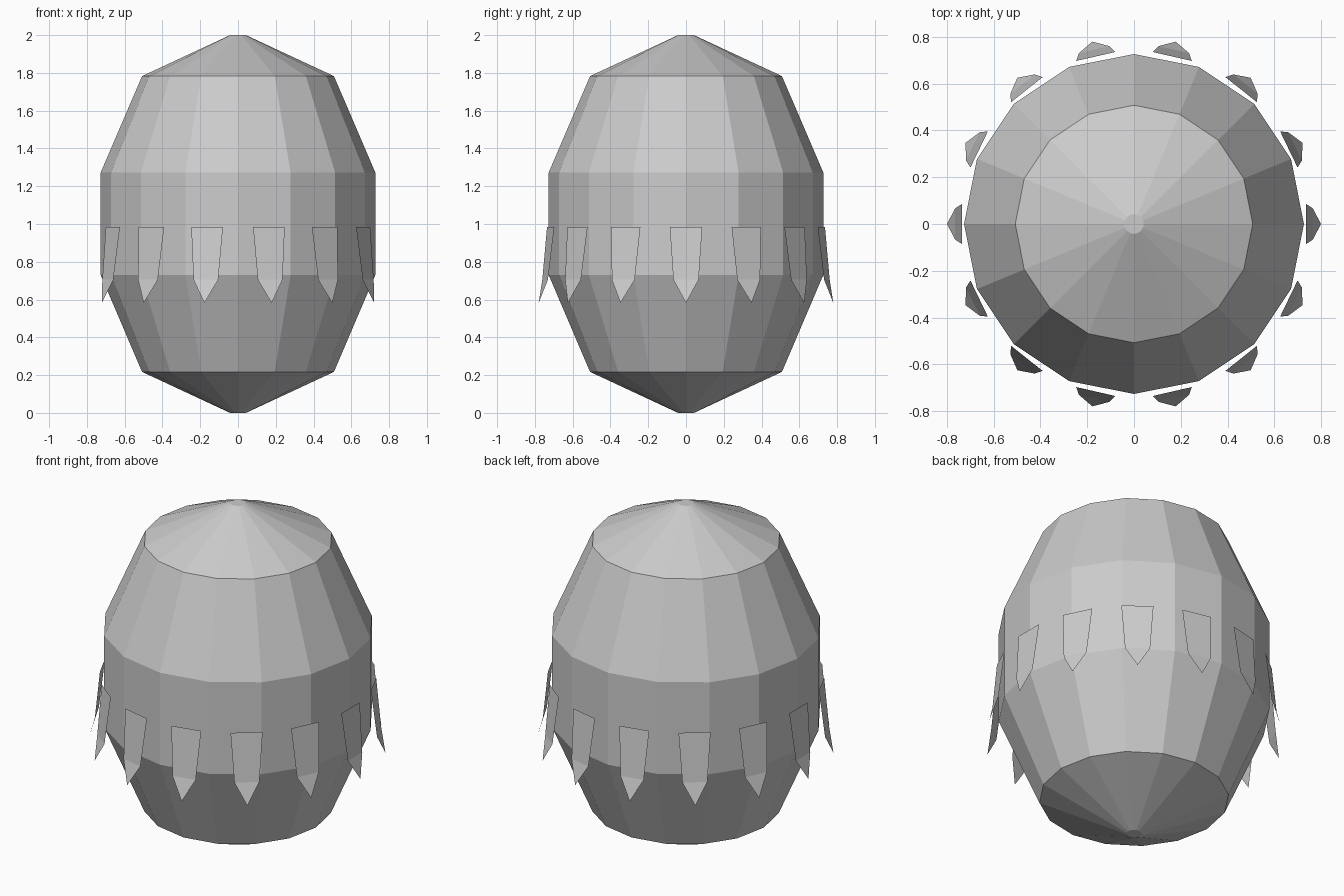
import bpy, bmesh
from math import sin, cos, tau

if "Cube" in bpy.data.objects:
    bpy.data.objects.remove(bpy.data.objects["Cube"])


def make_object(name, bm):
    mesh = bpy.data.meshes.new(name)
    bm.to_mesh(mesh)
    bm.free()
    obj = bpy.data.objects.new(name, mesh)
    bpy.context.collection.objects.link(obj)
    return obj


# Barrel-shaped shell: 16-sided lathe of (radius, z) with small flat ends
SIDES = 16
profile = [(0.042, 0), (0.508, 0.217), (0.727, 0.73),
           (0.727, 1.273), (0.508, 1.783), (0.042, 2.0)]
bm = bmesh.new()
rings = [[bm.verts.new((r * cos(tau * i / SIDES), r * sin(tau * i / SIDES), z))
          for i in range(SIDES)] for r, z in profile]
for low, high in zip(rings, rings[1:]):
    for i in range(SIDES):
        j = (i + 1) % SIDES
        bm.faces.new((low[i], low[j], high[j], high[i]))
bm.faces.new(rings[0][::-1])
bm.faces.new(rings[-1])
make_object("body", bm)

# Ring of thin pointed flaps, flaring outwards towards the tip
FLAPS = 14
bm = bmesh.new()
for k in range(FLAPS):
    a = tau * k / FLAPS

    def vert(r, side, z):
        return bm.verts.new((r * cos(a) - side * sin(a), r * sin(a) + side * cos(a), z))

    top_l, top_r = vert(0.735, -0.086, 0.985), vert(0.735, 0.086, 0.985)
    mid_l, mid_r = vert(0.765, -0.067, 0.705), vert(0.765, 0.067, 0.705)
    tip = vert(0.80, 0, 0.582)
    bm.faces.new((top_l, mid_l, mid_r, top_r))
    bm.faces.new((mid_l, tip, mid_r))
make_object("flaps", bm)
